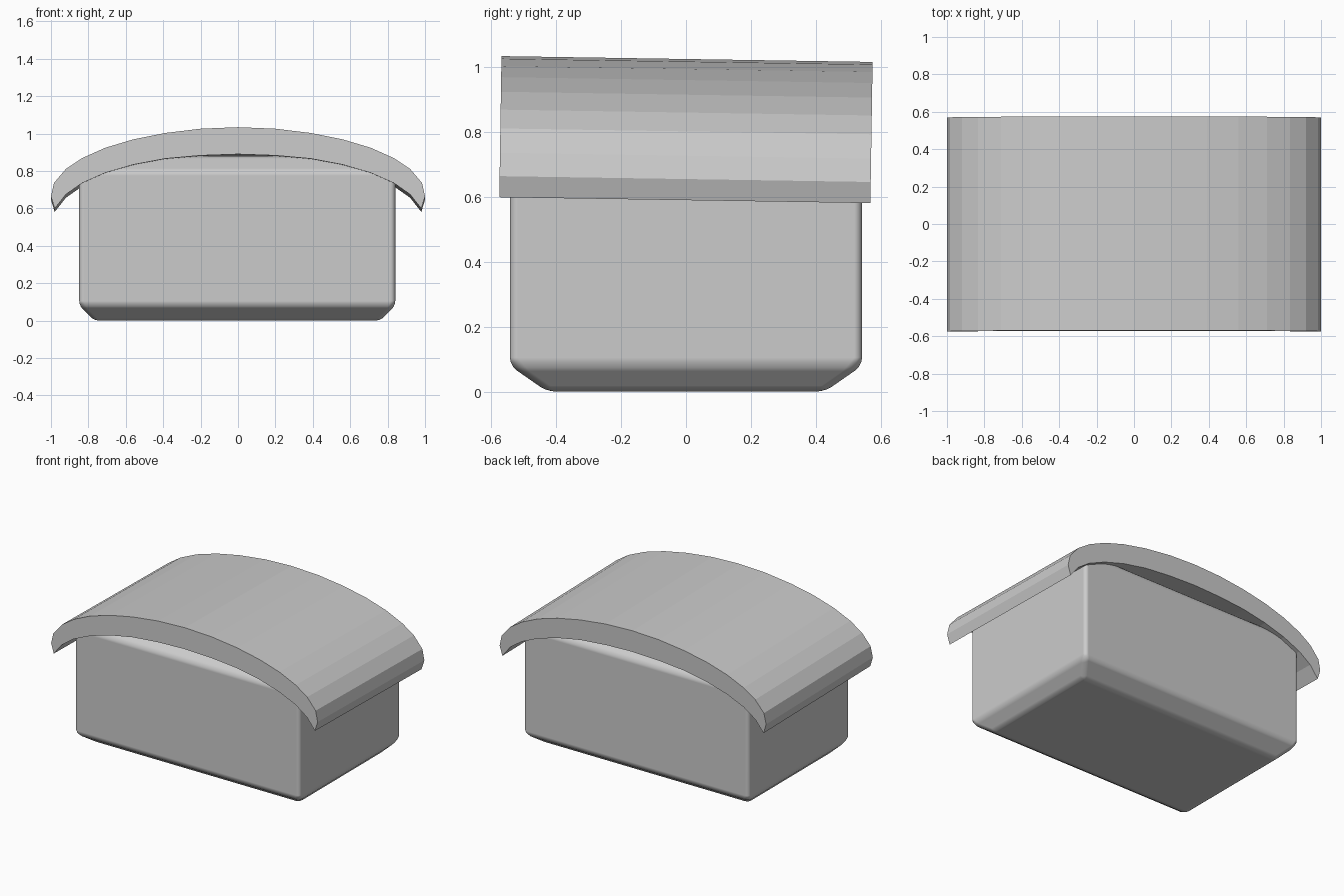
import bpy
import bmesh
import math

default_cube = bpy.data.objects.get("Cube")
if default_cube:
    bpy.data.objects.remove(default_cube, do_unlink=True)

# Single grey material
grey = bpy.data.materials.new("plain grey")
grey.use_nodes = True
colour = (0.6, 0.6, 0.6, 1)
grey.diffuse_color = colour
grey.node_tree.nodes["Principled BSDF"].inputs["Base Color"].default_value = colour


def loft(name, rings, smooth):
    """Join equal-length closed rings with quads and cap both ends."""
    bm = bmesh.new()
    loops = [[bm.verts.new(p) for p in ring] for ring in rings]
    for a, b in zip(loops, loops[1:]):
        for i in range(len(a)):
            j = (i + 1) % len(a)
            bm.faces.new((a[i], a[j], b[j], b[i]))
    bm.faces.new(loops[0])
    bm.faces.new(loops[-1])
    bmesh.ops.recalc_face_normals(bm, faces=bm.faces)
    for face in bm.faces:
        face.smooth = smooth
    mesh = bpy.data.meshes.new(name)
    bm.to_mesh(mesh)
    bm.free()
    mesh.materials.append(grey)
    obj = bpy.data.objects.new(name, mesh)
    bpy.context.collection.objects.link(obj)
    return obj


def rectangle(half_x, half_y, z):
    return [(sx * half_x, sy * half_y, z)
            for sx, sy in ((-1, -1), (1, -1), (1, 1), (-1, 1))]


# Body: box with chamfered top and bottom rims, then softly rounded edges
HX, HY, HEIGHT, CHAMFER = 0.845, 0.543, 0.88, 0.08
body = loft("body", [
    rectangle(HX - 0.08, HY - 0.115, 0),
    rectangle(HX, HY, CHAMFER),
    rectangle(HX, HY, HEIGHT - CHAMFER),
    rectangle(HX - 0.08, HY - 0.115, HEIGHT),
], smooth=True)
body.location.x = -0.004
bevel = body.modifiers.new("soft edges", 'BEVEL')
bevel.width = 0.025
bevel.segments = 3
bevel.limit_method = 'ANGLE'
bevel.angle_limit = math.radians(20)
bevel.harden_normals = True

# Roof: arched slab, mirrored half profile, tipped slightly down at the back
PIVOT = 0.82
outer = [(0.98, 0.59), (1.0, 0.655), (0.984, 0.727), (0.92, 0.802),
         (0.833, 0.86), (0.71, 0.915), (0.56, 0.96), (0.39, 0.994), (0.2, 1.017)]
inner = [(0.2, 0.874), (0.39, 0.857), (0.56, 0.825), (0.71, 0.781),
         (0.833, 0.727), (0.92, 0.666)]
profile = (outer + [(0, 1.025)] + [(-x, z) for x, z in reversed(outer)]
           + [(-x, z) for x, z in reversed(inner)] + [(0, 0.881)] + inner)
roof = loft("arched_roof",
            [[(x, y, z - PIVOT) for x, z in profile] for y in (-0.572, 0.572)],
            smooth=False)
roof.location.z = PIVOT
roof.rotation_euler.x = math.radians(-0.9)
